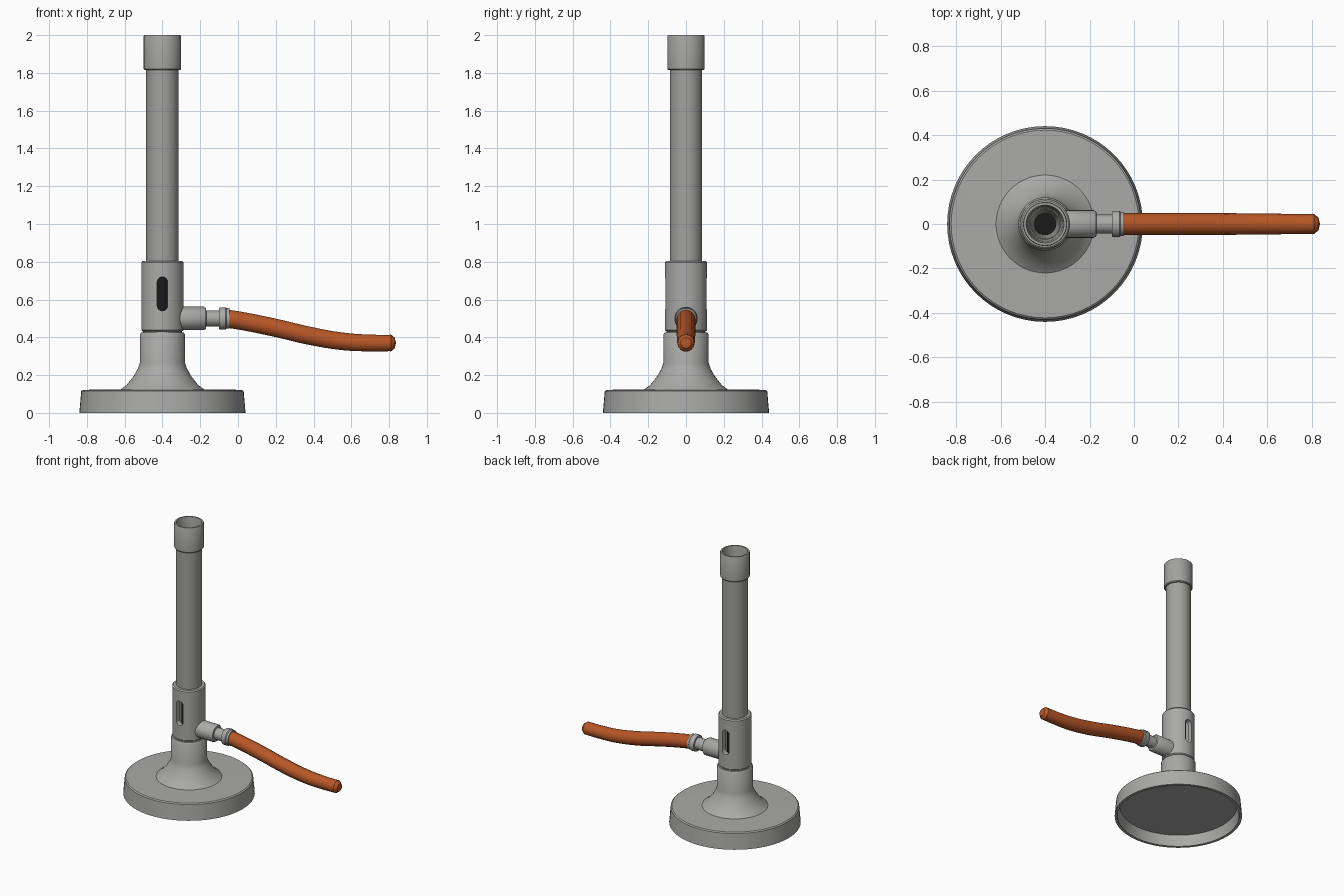
import bpy, bmesh, math
from mathutils import Matrix, Vector

cube = bpy.data.objects.get("Cube")
if cube:
    bpy.data.objects.remove(cube, do_unlink=True)

AXIS_X = -0.40      # burner axis
INLET_Z = 0.50      # gas inlet height


def material(name, rgb, rough=0.6):
    m = bpy.data.materials.new(name)
    m.use_nodes = True
    m.diffuse_color = (*rgb, 1)
    node = m.node_tree.nodes["Principled BSDF"]
    node.inputs["Base Color"].default_value = (*rgb, 1)
    node.inputs["Roughness"].default_value = rough
    return m


METAL = material("grey metal", (0.40, 0.40, 0.39))
TUBE = material("dark grey metal", (0.36, 0.36, 0.345))
BLACK = material("black interior", (0.01, 0.01, 0.01))
RUBBER = material("orange rubber", (0.48, 0.095, 0.02))


def activate(ob):
    bpy.ops.object.select_all(action='DESELECT')
    ob.select_set(True)
    bpy.context.view_layer.objects.active = ob


def smooth(ob):
    activate(ob)
    bpy.ops.object.shade_smooth_by_angle(angle=math.radians(35))


def lathe(name, profile, mat, closed=False, sides=48, matrix=None):
    """Spin a (radius, height) profile around z, then place it."""
    bm = bmesh.new()
    verts = [bm.verts.new((r, 0, z)) for r, z in profile]
    pairs = list(zip(verts, verts[1:]))
    if closed:
        pairs.append((verts[-1], verts[0]))
    edges = [bm.edges.new(p) for p in pairs]
    bmesh.ops.spin(bm, geom=verts + edges, cent=(0, 0, 0), axis=(0, 0, 1),
                   angle=math.tau, steps=sides, use_duplicate=False)
    bmesh.ops.remove_doubles(bm, verts=bm.verts, dist=1e-4)
    bmesh.ops.recalc_face_normals(bm, faces=bm.faces)
    bm.transform(matrix or Matrix.Translation((AXIS_X, 0, 0)))
    me = bpy.data.meshes.new(name)
    bm.to_mesh(me)
    bm.free()
    me.materials.append(mat)
    ob = bpy.data.objects.new(name, me)
    bpy.context.collection.objects.link(ob)
    smooth(ob)
    return ob


# Hollow-bottomed base flaring up into the stem
lathe("base", [(0, 0.08), (0.405, 0.08), (0.42, 0), (0.44, 0), (0.43, 0.115),
               (0.422, 0.122), (0.22, 0.125), (0.19, 0.147), (0.152, 0.195),
               (0.13, 0.235), (0.12, 0.265), (0.12, 0.415), (0.113, 0.425),
               (0, 0.425)], METAL, sides=64)

# Air collar with an upright slot through front and back
collar = lathe("air_collar", [(0.075, 0.42), (0.104, 0.42), (0.104, 0.432),
                              (0.112, 0.438), (0.112, 0.797), (0.105, 0.805),
                              (0.075, 0.805)], METAL, closed=True)
bm = bmesh.new()
HALF, LOW, HIGH = 0.028, 0.568, 0.692
outline = []
for i in range(18):
    a = math.pi * (i % 9) / 8 + (math.pi if i > 8 else 0)
    z = HIGH if i < 9 else LOW
    outline.append(bm.verts.new((AXIS_X + HALF * math.cos(a), -0.2,
                                 z + HALF * math.sin(a))))
face = bm.faces.new(outline)
out = bmesh.ops.extrude_face_region(bm, geom=[face])
bmesh.ops.translate(bm, vec=(0, 0.4, 0),
                    verts=[v for v in out["geom"] if isinstance(v, bmesh.types.BMVert)])
bmesh.ops.recalc_face_normals(bm, faces=bm.faces)
me = bpy.data.meshes.new("slot_cutter")
bm.to_mesh(me)
bm.free()
me.materials.append(METAL)
cutter = bpy.data.objects.new("slot_cutter", me)
cutter.hide_render = True
bpy.context.collection.objects.link(cutter)
activate(collar)
mod = collar.modifiers.new("slots", 'BOOLEAN')
mod.operation, mod.solver, mod.object = 'DIFFERENCE', 'EXACT', cutter
bpy.ops.object.modifier_apply(modifier=mod.name)
bpy.data.objects.remove(cutter, do_unlink=True)
smooth(collar)

# Dark core seen through the slots and down the tube
lathe("inner_core", [(0, 0.42), (0.052, 0.42), (0.052, 0.79), (0, 0.79)], BLACK)

# Barrel and its wider mouth ring
lathe("barrel_tube", [(0.05, 0.78), (0.086, 0.78), (0.086, 1.83), (0.066, 1.83)],
      TUBE, closed=True)
lathe("mouth_ring", [(0.07, 1.815), (0.094, 1.815), (0.099, 1.821), (0.099, 1.995),
                     (0.096, 2.0), (0.085, 2.0), (0.078, 1.96)], TUBE, closed=True)

# Gas inlet, turned along x: socket, neck and hose ferrule
sideways = Matrix.Translation((0, 0, INLET_Z)) @ Matrix.Rotation(math.pi / 2, 4, 'Y')
lathe("gas_inlet", [(0, -0.32), (0.062, -0.32), (0.062, -0.18), (0.055, -0.17),
                    (0.042, -0.168), (0.042, -0.10), (0.055, -0.10), (0.059, -0.094),
                    (0.059, -0.066), (0.054, -0.06), (0.054, -0.045), (0, -0.045)],
      METAL, sides=32, matrix=sideways)

# Drooping rubber hose with a chamfered tip
path = [(-0.07, 0.5, 1), (0.0, 0.49, 1), (0.2, 0.45, 1), (0.38, 0.408, 1),
        (0.56, 0.378, 0.97), (0.7, 0.37, 0.93), (0.81, 0.37, 0.91)]
curve = bpy.data.curves.new("hose", 'CURVE')
curve.dimensions = '3D'
curve.bevel_depth = 0.049
curve.bevel_resolution = 5
curve.resolution_u = 6
curve.use_fill_caps = True
spline = curve.splines.new('BEZIER')
spline.bezier_points.add(len(path) - 1)
for p, (x, z, r) in zip(spline.bezier_points, path):
    p.co = (x, 0, z)
    p.radius = r
    p.handle_left_type = p.handle_right_type = 'AUTO'
curve.materials.append(RUBBER)
hose = bpy.data.objects.new("hose", curve)
bpy.context.collection.objects.link(hose)
activate(hose)
bpy.ops.object.convert(target='MESH')
smooth(bpy.context.object)
along_x = Matrix.Translation((0.81, 0, 0.37)) @ Matrix.Rotation(math.pi / 2, 4, 'Y')
lathe("hose_tip", [(0.0446, -0.004), (0.0446, 0), (0.028, 0.02), (0, 0.026)],
      RUBBER, sides=24, matrix=along_x)
